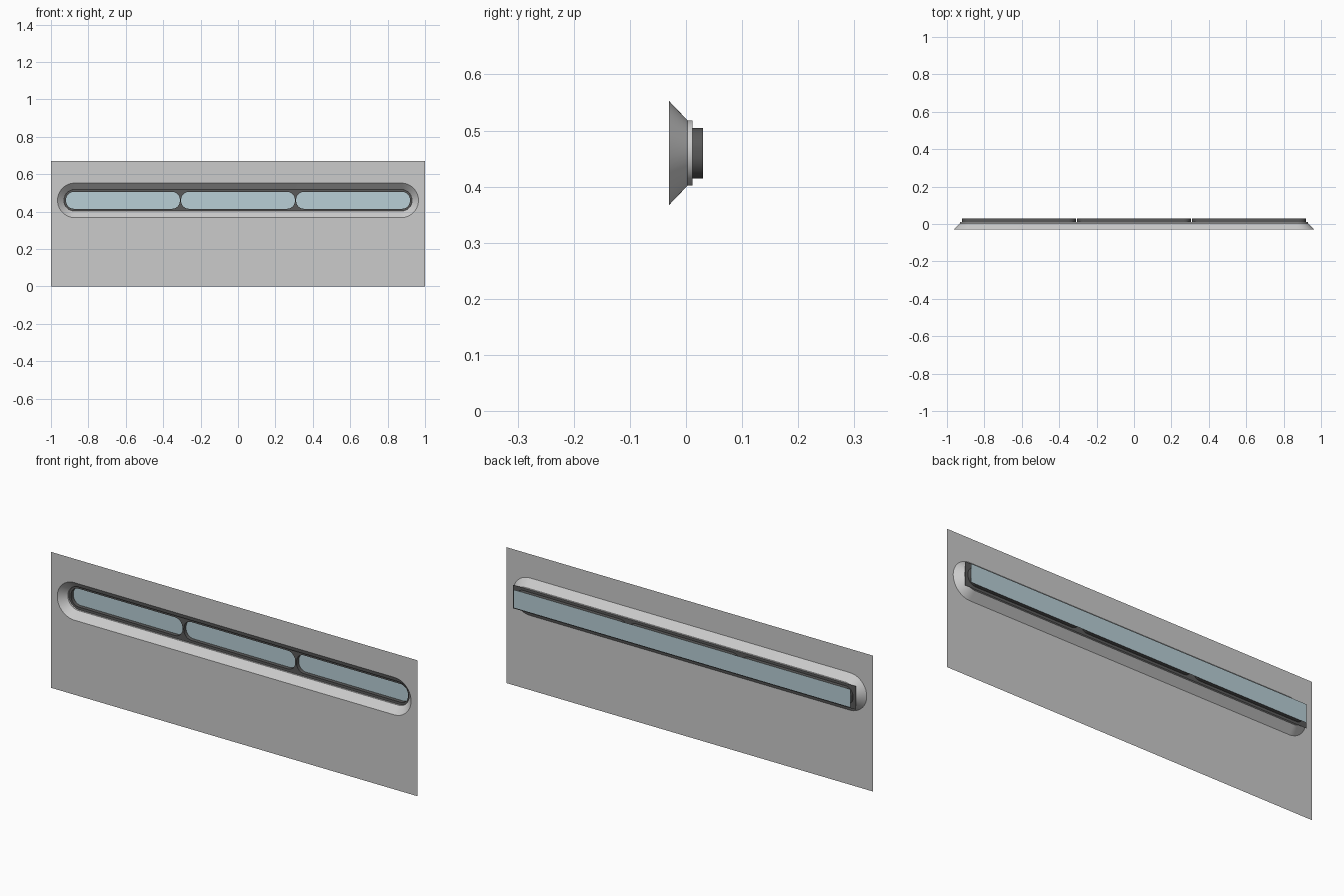
import bpy
import bmesh
from math import pi, cos, sin, radians
from mathutils import Vector

cube = bpy.data.objects.get("Cube")
if cube:
    bpy.data.objects.remove(cube, do_unlink=True)

MID_Z = 0.46      # height of the window band
WALL_Y, NECK_Y, PLATE_Y, GLASS_Y = -0.03, 0.003, 0.0115, 0.03


def material(name, colour):
    mat = bpy.data.materials.new(name)
    mat.use_nodes = True
    mat.diffuse_color = (*colour, 1)
    mat.node_tree.nodes["Principled BSDF"].inputs["Base Color"].default_value = (*colour, 1)
    return mat


wall_grey = material("wall_grey", (0.6, 0.6, 0.6))
frame_grey = material("frame_dark_grey", (0.1, 0.1, 0.1))
glass_blue = material("glass_pale_blue", (0.48, 0.62, 0.67))


def rounded(half_x, half_z, radius, cx=0, cz=MID_Z, steps=14):
    """Outline of a rounded rectangle as (x, z) points; radius 0 gives four corners."""
    points = []
    for i, (sx, sz) in enumerate(((1, 1), (-1, 1), (-1, -1), (1, -1))):
        ox, oz = cx + sx * (half_x - radius), cz + sz * (half_z - radius)
        if radius == 0:
            points.append((ox, oz))
            continue
        for k in range(steps + 1):
            a = (i + k / steps) * pi / 2
            points.append((ox + radius * cos(a), oz + radius * sin(a)))
    return points


def finish(name, bm, mat, smooth=False):
    bmesh.ops.remove_doubles(bm, verts=bm.verts, dist=1e-5)
    mesh = bpy.data.meshes.new(name)
    bm.to_mesh(mesh)
    bm.free()
    mesh.materials.append(mat)
    obj = bpy.data.objects.new(name, mesh)
    bpy.context.collection.objects.link(obj)
    if smooth:
        bpy.ops.object.select_all(action='DESELECT')
        obj.select_set(True)
        bpy.context.view_layer.objects.active = obj
        bpy.ops.object.shade_smooth_by_angle(angle=radians(30))
    return obj


def sheet(name, outer, holes, y, mat, facing):
    """Flat upright sheet with holes; facing is the y direction of its normal."""
    bm = bmesh.new()
    edges = []
    for loop in [outer] + holes:
        verts = [bm.verts.new((x, y, z)) for x, z in loop]
        for a, b in zip(verts, verts[1:] + verts[:1]):
            if (a.co - b.co).length > 1e-6:
                edges.append(bm.edges.new((a, b)))
    bmesh.ops.triangle_fill(bm, use_beauty=True, edges=edges, normal=Vector((0, facing, 0)))
    bm.normal_update()
    for face in bm.faces:
        if face.normal.y * facing < 0:
            face.normal_flip()
    bmesh.ops.dissolve_limit(bm, angle_limit=0.01, verts=bm.verts[:], edges=bm.edges[:]) if not holes else None
    return finish(name, bm, mat)


def skin(name, rings, mat):
    """Open tube through a list of (outline, y) rings, facing inward."""
    bm = bmesh.new()
    loops = [[bm.verts.new((x, y, z)) for x, z in outline] for outline, y in rings]
    for near, far in zip(loops, loops[1:]):
        n = len(near)
        for i in range(n):
            j = (i + 1) % n
            bm.faces.new((near[i], near[j], far[j], far[i]))
    return finish(name, bm, mat, smooth=True)


def clean(points):
    """Drop repeated neighbours where two arcs meet."""
    return [p for i, p in enumerate(points)
            if (Vector(p) - Vector(points[i - 1])).length > 1e-6]


# Wall with a long rounded opening
opening = clean(rounded(0.965, 0.0925, 0.0925))
neck = clean(rounded(0.9305, 0.058, 0.058))
sheet("wall_panel", rounded(1, 0.335, 0, cz=0.335), [opening], WALL_Y, wall_grey, -1)

# Sloped reveal leading into a short straight neck
skin("window_reveal", [(opening, WALL_Y), (neck, NECK_Y), (neck, PLATE_Y)], wall_grey)

# Dark plate pierced by three windows, each with a short sleeve behind it
windows = [clean(rounded(0.304, 0.045, 0.041, cx=cx)) for cx in (-0.615, 0, 0.615)]
sheet("frame_plate", rounded(0.936, 0.058, 0), windows, PLATE_Y, frame_grey, -1)
for side, outline in zip(("right", "middle", "left"), windows):
    skin("window_sleeve_" + side, [(outline, PLATE_Y), (outline, GLASS_Y)], frame_grey)

# One glass sheet closing all three sleeves
sheet("glass_sheet", rounded(0.919, 0.045, 0), [], GLASS_Y, glass_blue, -1)
